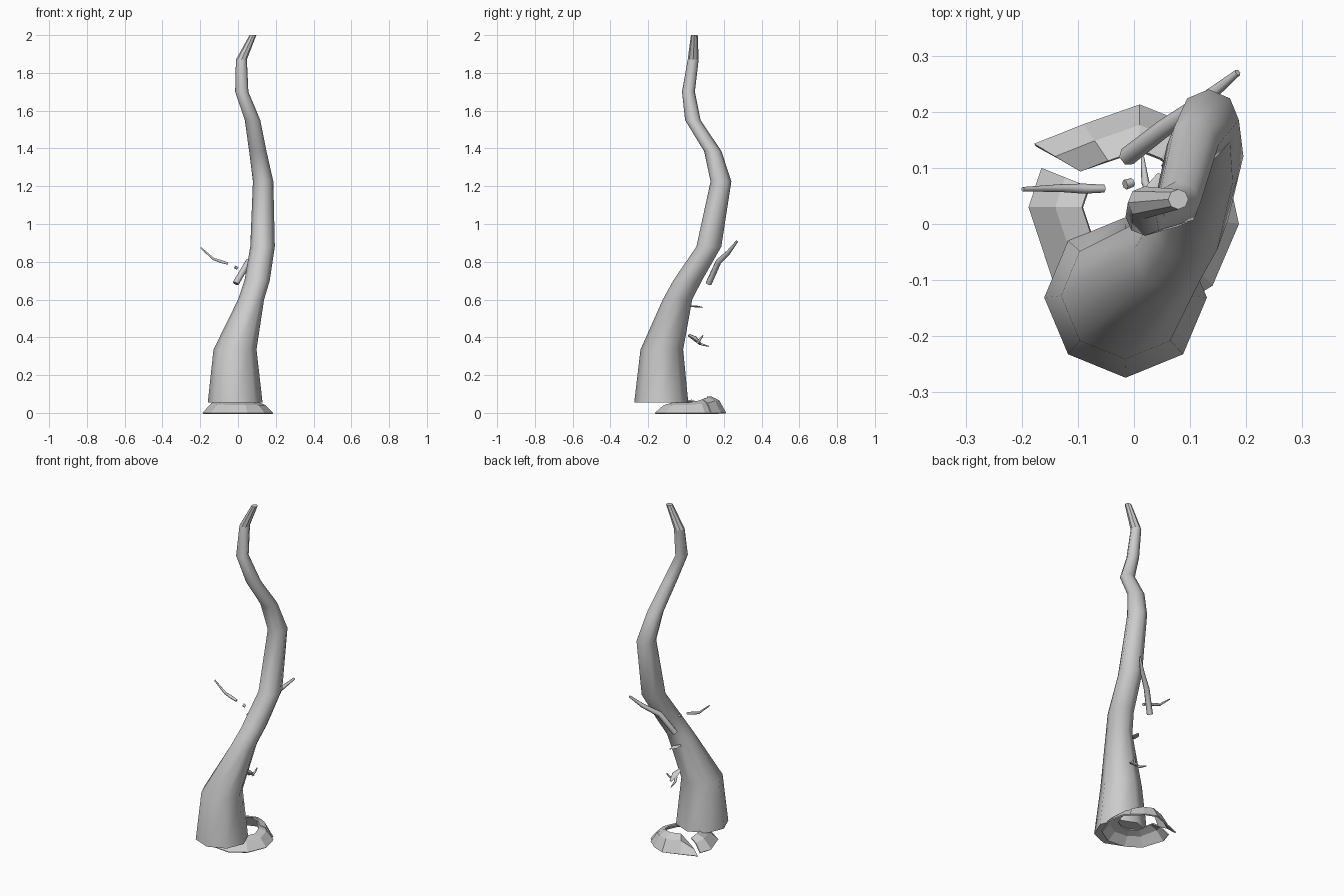
import bpy, bmesh, math
from mathutils import Vector

if "Cube" in bpy.data.objects:
    bpy.data.objects.remove(bpy.data.objects["Cube"])

grey = bpy.data.materials.new("bark grey")
grey.diffuse_color = (0.6, 0.6, 0.6, 1)
grey.use_nodes = True
grey.node_tree.nodes["Principled BSDF"].inputs["Base Color"].default_value = grey.diffuse_color


def finish(bm, name, angle):
    bmesh.ops.recalc_face_normals(bm, faces=bm.faces)
    mesh = bpy.data.meshes.new(name)
    bm.to_mesh(mesh)
    bm.free()
    obj = bpy.data.objects.new(name, mesh)
    bpy.context.collection.objects.link(obj)
    mesh.materials.append(grey)
    if angle:
        bpy.ops.object.select_all(action='DESELECT')
        obj.select_set(True)
        bpy.context.view_layer.objects.active = obj
        bpy.ops.object.shade_smooth_by_angle(angle=math.radians(angle))
    return obj


def skin(bm, rings, closed=True):
    n = len(rings[0])
    for a, b in zip(rings, rings[1:]):
        for i in range(n if closed else n - 1):
            j = (i + 1) % n
            bm.faces.new((a[i], a[j], b[j], b[i]))


# Trunk: level eight-sided rings (x, y, z, x radius, y radius)
trunk_rings = [
    (-0.015, -0.131, 0.055, 0.145, 0.143), (-0.016, -0.128, 0.335, 0.114, 0.113),
    (0.069, -0.045, 0.60, 0.069, 0.078), (0.101, 0.008, 0.70, 0.067, 0.076),
    (0.130, 0.121, 0.88, 0.065, 0.066), (0.133, 0.185, 1.225, 0.054, 0.055),
    (0.105, 0.142, 1.385, 0.046, 0.046), (0.077, 0.036, 1.55, 0.041, 0.041),
    (0.020, 0.013, 1.70, 0.035, 0.034), (0.018, 0.038, 1.87, 0.029, 0.029),
    (0.079, 0.044, 2.0, 0.018, 0.018)]
bm = bmesh.new()
rings = []
for x, y, z, rx, ry in trunk_rings:
    rings.append([bm.verts.new((x + rx * math.cos(i * math.pi / 4),
                                y + ry * math.sin(i * math.pi / 4), z)) for i in range(8)])
skin(bm, rings)
bm.faces.new(rings[0])
bm.faces.new(rings[-1])
trunk = finish(bm, "trunk", 60)
for p in trunk.data.polygons:            # faceted tip
    if p.center.z > 1.88:
        p.use_smooth = False


# Branches and twigs: tapered tubes along a path
def branch(name, path, radii, sides=6, flat=1.0):
    bm = bmesh.new()
    pts = [Vector(p) for p in path]
    rings = []
    for k, (p, r) in enumerate(zip(pts, radii)):
        d = (pts[min(k + 1, len(pts) - 1)] - pts[max(k - 1, 0)]).normalized()
        u = d.cross(Vector((0, 0, 1))).normalized()
        v = u.cross(d)
        rings.append([bm.verts.new(p + u * r * math.cos(i * math.tau / sides)
                                   + v * r * flat * math.sin(i * math.tau / sides))
                      for i in range(sides)])
    skin(bm, rings)
    bm.faces.new(rings[0])
    bm.faces.new(rings[-1])
    return finish(bm, name, 65)


branch("back_branch", [(-0.012, 0.12, 0.685), (0.055, 0.172, 0.80),
                       (0.13, 0.225, 0.85), (0.185, 0.27, 0.908)],
       [0.017, 0.016, 0.012, 0.006])
branch("left_branch", [(-0.053, 0.063, 0.79), (-0.09, 0.063, 0.802),
                       (-0.13, 0.064, 0.815), (-0.198, 0.062, 0.875)],
       [0.007, 0.009, 0.007, 0.004])
branch("branch_stub", [(-0.016, 0.07, 0.773), (-0.003, 0.074, 0.765)], [0.009, 0.008])

# Loose bark chips and twigs behind the trunk
branch("upper_chip", [(0.02, 0.022, 0.565), (0.034, 0.055, 0.563), (0.045, 0.09, 0.56)],
       [0.008, 0.019, 0.003], flat=0.3)
branch("lower_chip", [(0.03, 0.015, 0.412), (0.04, 0.045, 0.395), (0.045, 0.08, 0.365)],
       [0.012, 0.022, 0.008], flat=0.6)
branch("lower_twig_a", [(0.03, 0.05, 0.385), (0.02, 0.075, 0.365), (0.015, 0.12, 0.352)],
       [0.008, 0.007, 0.003])
branch("lower_twig_b", [(0.05, 0.06, 0.37), (0.06, 0.075, 0.39), (0.065, 0.09, 0.41)],
       [0.006, 0.006, 0.003])


# Broken root collar: flared shells of foot, shoulder and lip points
def collar(name, columns):
    bm = bmesh.new()
    rows = [[bm.verts.new(col[k]) for col in columns] for k in range(3)]
    skin(bm, rows, closed=False)
    obj = finish(bm, name, 0)
    mod = obj.modifiers.new("thickness", 'SOLIDIFY')
    mod.thickness = 0.008
    mod.offset = -1
    return obj


def column(x, y, top, s1=0.76, s2=0.52):
    cx, cy = 0.01, 0.03                  # middle of the collar
    at = lambda s, z: (cx + (x - cx) * s, cy + (y - cy) * s, z)
    return [at(1, 0), at(s1, top * 0.75), at(s2, top)]


collar("root_collar", [column(*c) for c in [
    (-0.165, 0.10, 0.055), (-0.188, 0.03, 0.07), (-0.145, -0.10, 0.06),
    (-0.06, -0.155, 0.055), (0.05, -0.165, 0.055), (0.14, -0.11, 0.055),
    (0.187, 0.0, 0.055), (0.165, 0.10, 0.065), (0.09, 0.175, 0.08)]])
collar("back_root", [column(*c, 0.8, 0.56) for c in [
    (0.14, 0.135, 0.07), (0.08, 0.185, 0.085), (0.01, 0.213, 0.088),
    (-0.09, 0.178, 0.088), (-0.178, 0.143, 0.03)]])
